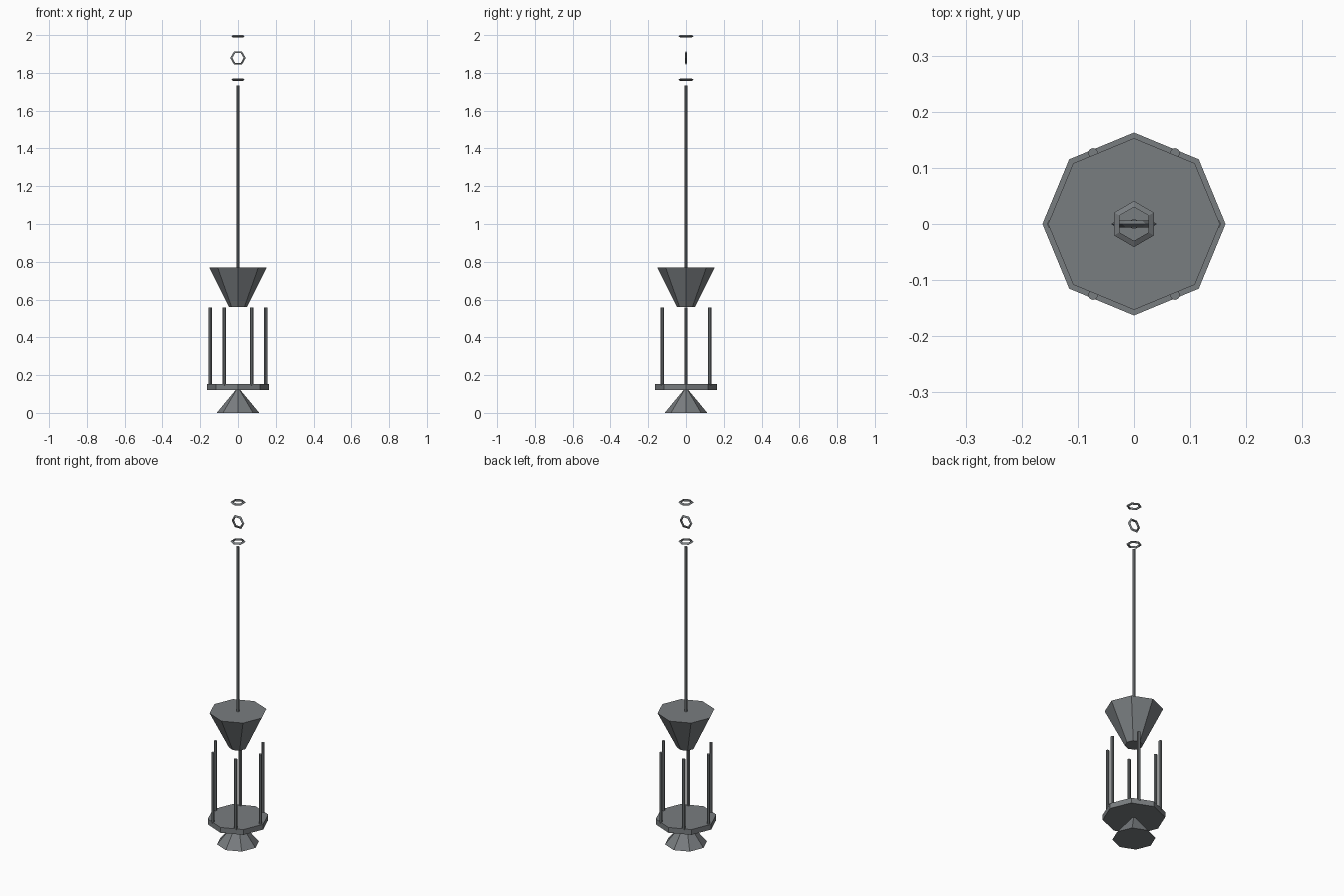
import bpy
from math import sin, cos, pi

if "Cube" in bpy.data.objects:
    bpy.data.objects.remove(bpy.data.objects["Cube"])

iron = bpy.data.materials.new("dark_iron")
iron.diffuse_color = (0.19, 0.205, 0.215, 1)
iron.use_nodes = True
iron.node_tree.nodes["Principled BSDF"].inputs["Base Color"].default_value = iron.diffuse_color


def finish(name):
    obj = bpy.context.object
    obj.name = name
    obj.data.materials.append(iron)


def prism(name, sides, r_low, r_high, z0, z1, x=0.0, y=0.0):
    """Flat-faced prism or cone with a corner on the y axis."""
    bpy.ops.mesh.primitive_cone_add(vertices=sides, radius1=r_low, radius2=r_high,
                                    depth=z1 - z0, location=(x, y, (z0 + z1) / 2))
    finish(name)


def link(name, z, rotation):
    """Six-sided chain ring with a triangular section."""
    bpy.ops.mesh.primitive_torus_add(major_segments=6, minor_segments=3,
                                     major_radius=0.0337, minor_radius=0.0073,
                                     location=(0, 0, z), rotation=rotation)
    finish(name)


# Flared foot and base plate
prism("foot", 8, 0.113, 0.005, 0.0, 0.13)
prism("base_plate", 8, 0.163, 0.163, 0.121, 0.152)

# Ring of six upright posts
for i in range(6):
    a = i * pi / 3
    prism(f"post_{i + 1}", 8, 0.009, 0.009, 0.145, 0.558,
          0.146 * cos(a), 0.146 * sin(a))

# Inverted cone hood and hanging rod
prism("hood", 8, 0.048, 0.153, 0.561, 0.771)
prism("hanging_rod", 8, 0.009, 0.009, 0.765, 1.734)

# Chain links: flat, upright, flat
link("lower_link", 1.764, (0, 0, pi / 2))
link("middle_link", 1.879, (pi / 2, 0, 0))
link("upper_link", 1.9937, (0, 0, pi / 2))
